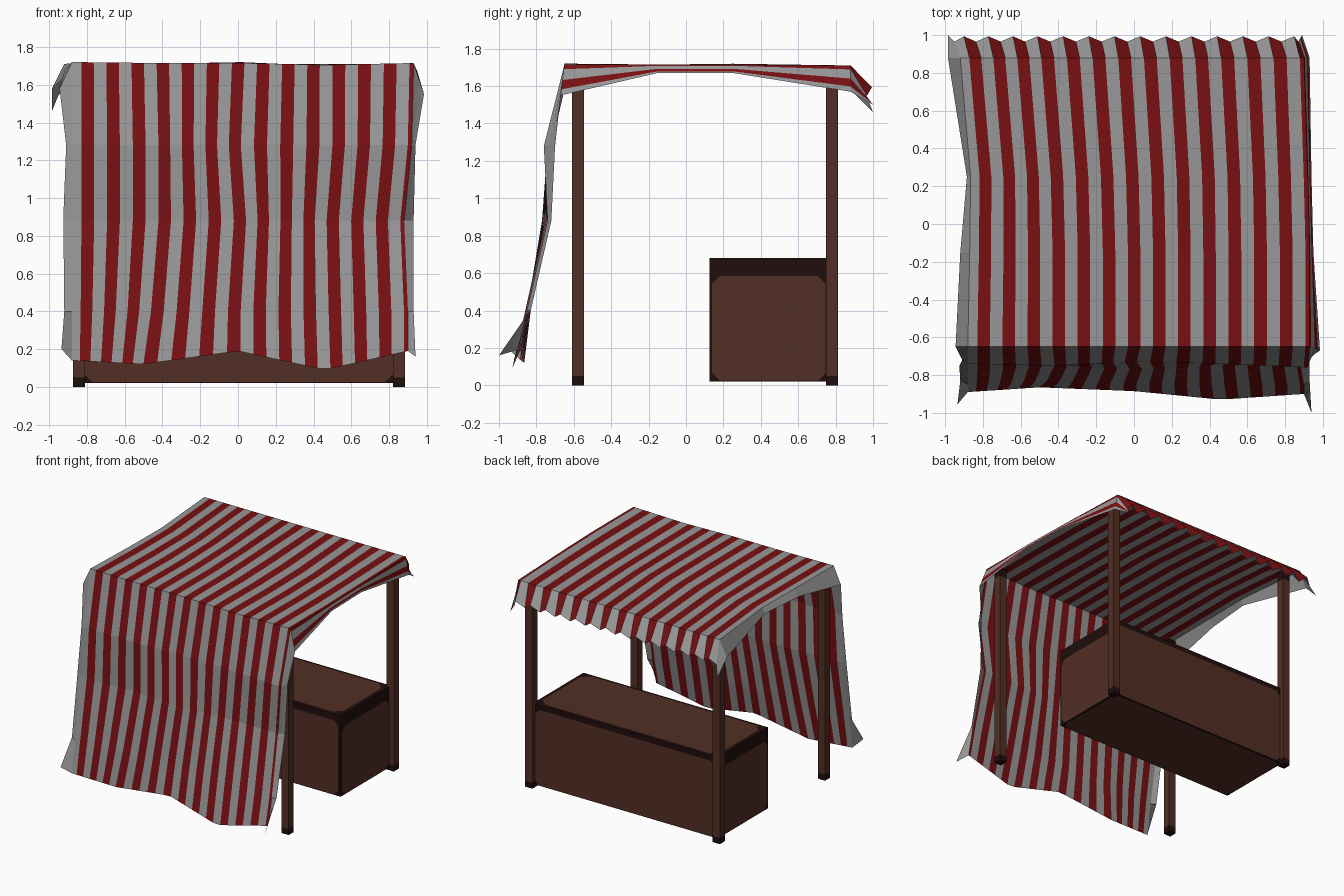
import bpy, bmesh
from mathutils import Vector

if "Cube" in bpy.data.objects:
    bpy.data.objects.remove(bpy.data.objects["Cube"])


def material(name, rgb):
    m = bpy.data.materials.new(name)
    m.diffuse_color = (*rgb, 1)
    m.use_nodes = True
    m.node_tree.nodes["Principled BSDF"].inputs["Base Color"].default_value = m.diffuse_color
    return m


WHITE = material("canvas white", (0.31, 0.31, 0.31))
RED = material("stripe red", (0.19, 0.005, 0.006))
WOOD = material("wood brown", (0.085, 0.028, 0.018))
DARK = material("dark worn wood", (0.0145, 0.004, 0.004))


def make(name, bm, mats):
    me = bpy.data.meshes.new(name)
    bm.to_mesh(me)
    bm.free()
    for m in mats:
        me.materials.append(m)
    ob = bpy.data.objects.new(name, me)
    bpy.context.collection.objects.link(ob)
    return ob


def box(name, lo, hi, mats):
    bm = bmesh.new()
    bmesh.ops.create_cube(bm, size=1)
    for v in bm.verts:
        v.co = [lo[i] + (v.co[i] + 0.5) * (hi[i] - lo[i]) for i in range(3)]
    return make(name, bm, mats)


# Posts with dark feet and heads
for side, x in (("left", -0.8425), ("right", 0.8525)):
    for end, y in (("front", -0.5775), ("back", 0.78)):
        h = 0.0325
        cuts = [0, 0.05, 1.63, 1.70]
        bm = bmesh.new()
        rings = [[bm.verts.new((x + sx * h, y + sy * h, z))
                  for sx, sy in ((-1, -1), (1, -1), (1, 1), (-1, 1))] for z in cuts]
        for k in range(3):
            for i in range(4):
                j = (i + 1) % 4
                f = bm.faces.new((rings[k][i], rings[k][j], rings[k + 1][j], rings[k + 1][i]))
                f.material_index = 0 if k == 1 else 1
        bm.faces.new(rings[0][::-1]).material_index = 1
        bm.faces.new(rings[3]).material_index = 1
        make(f"{end}_{side}_post", bm, (WOOD, DARK))

# Counter: dark body, with a lighter cut-corner panel on every face
LO, HI = (-0.83, 0.125, 0.02), (0.84, 0.775, 0.68)
box("counter", LO, HI, (DARK,))


def panel(name, axis, sign, a0, a1, b0, b1, c=0.04):
    pts = [(a0 + c, b0), (a1 - c, b0), (a1, b0 + c), (a1, b1 - c),
           (a1 - c, b1), (a0 + c, b1), (a0, b1 - c), (a0, b0 + c)]
    level = (HI if sign > 0 else LO)[axis] + sign * 0.003
    bm = bmesh.new()
    vs = []
    for a, b in pts:
        p = [a, b]
        p.insert(axis, level)
        vs.append(bm.verts.new(p))
    f = bm.faces.new(vs)
    f.normal_update()
    if f.normal[axis] * sign < 0:
        f.normal_flip()
    make(name, bm, (WOOD,))


panel("counter_right_panel", 0, 1, 0.14, 0.745, 0.025, 0.585)
panel("counter_left_panel", 0, -1, 0.14, 0.745, 0.025, 0.585)
panel("counter_back_panel", 1, 1, -0.81, 0.82, 0.025, 0.64)
panel("counter_front_panel", 1, -1, -0.81, 0.82, 0.025, 0.63)
panel("counter_top_panel", 2, 1, -0.80, 0.81, 0.15, 0.75, 0.06)
panel("counter_base_panel", 2, -1, -0.82, 0.83, 0.135, 0.765)

# Cloth rows from back valance over the roof and down the front:
# five x, five y, five z across the width, then left and right flap tips
def five(v):
    return v if isinstance(v, tuple) else (v,) * 5


ROWS = [
    ((-.95, -.51, -.05, .41, .87), .98, 1.57, (-.985, 1.0, 1.46), (.89, 1.0, 1.50)),
    ((-.92, -.49, -.03, .43, .90), .88, 1.71, (-.985, .88, 1.58), (.93, .88, 1.57)),
    ((-.865, -.44, .01, .465, .92), .25, (1.715, 1.71, 1.72, 1.70, 1.715), (-.885, .25, 1.67), (.94, .25, 1.67)),
    ((-.87, -.43, .02, .47, .93), -.15, (1.715, 1.71, 1.715, 1.70, 1.715), (-.92, -.15, 1.67), (.95, -.15, 1.67)),
    ((-.88, -.43, .02, .47, .93), -.65, (1.72, 1.715, 1.715, 1.705, 1.715), (-.945, -.65, 1.58), (.985, -.67, 1.55)),
    ((-.88, -.42, .0, .47, .92), (-.74, -.75, -.73, -.74, -.76), 1.28, (-.91, -.72, 1.28), (.94, -.70, 1.28)),
    ((-.88, -.42, .03, .44, .88), (-.77, -.75, -.77, -.75, -.74), .88, (-.925, -.75, .90), (.93, -.72, .88)),
    ((-.88, -.46, .0, .45, .90), (-.85, -.83, -.84, -.86, -.85), .40, (-.92, -.83, .40), (.93, -.83, .40)),
    ((-.88, -.50, .0, .46, .90), (-.89, -.865, -.885, -.93, -.90), (.14, .12, .19, .09, .19),
     (-.935, -.955, .20), (.94, -1.0, .16)),
]


def across(vals, t):
    vals = five(vals)
    i = min(3, int(t * 4))
    return vals[i] + (vals[i + 1] - vals[i]) * (t * 4 - i)


# Stripe edges across the width: red stripes every 0.133
edges, reds = [0.0], []
for k in range(14):
    centre = -0.797 + 0.133 * k
    for e, red in ((centre - 0.033, False), (centre + 0.033, True)):
        t = min(1.0, (e + 0.88) / 1.8)
        if t > edges[-1]:
            edges.append(t)
            reds.append(red)
edges[-1] = 1.0
FLAP = [0.15, 0.5, 0.8, 1.0]           # stripe edges on the right flap

bm = bmesh.new()
grid = []
for r, (xs, ys, zs, left, right) in enumerate(ROWS):
    pts = []
    for i, t in enumerate(edges):
        p = Vector((across(xs, t), across(ys, t), across(zs, t)))
        if r == 0:                     # zigzag pleats of the back valance
            s = 1 if i % 2 else -1
            p += Vector((0, 0.014 * s, 0.024 * s))
        pts.append(p)
    first, last = pts[0], pts[-1]
    pts = [Vector(left)] + pts + [last.lerp(Vector(right), f) for f in FLAP]
    grid.append([bm.verts.new(p) for p in pts])
cols = [False] + reds + [True, False, True, False]
for r in range(len(ROWS) - 1):
    for c, red in enumerate(cols):
        f = bm.faces.new((grid[r][c], grid[r + 1][c], grid[r + 1][c + 1], grid[r][c + 1]))
        on_low_flap = c > len(reds) and r > 3
        f.material_index = 1 if red and not on_low_flap else 0
bmesh.ops.recalc_face_normals(bm, faces=bm.faces)
if sum((f.normal.z * f.calc_area() for f in bm.faces)) < 0:
    bmesh.ops.reverse_faces(bm, faces=bm.faces)
make("striped_awning", bm, (WHITE, RED))
